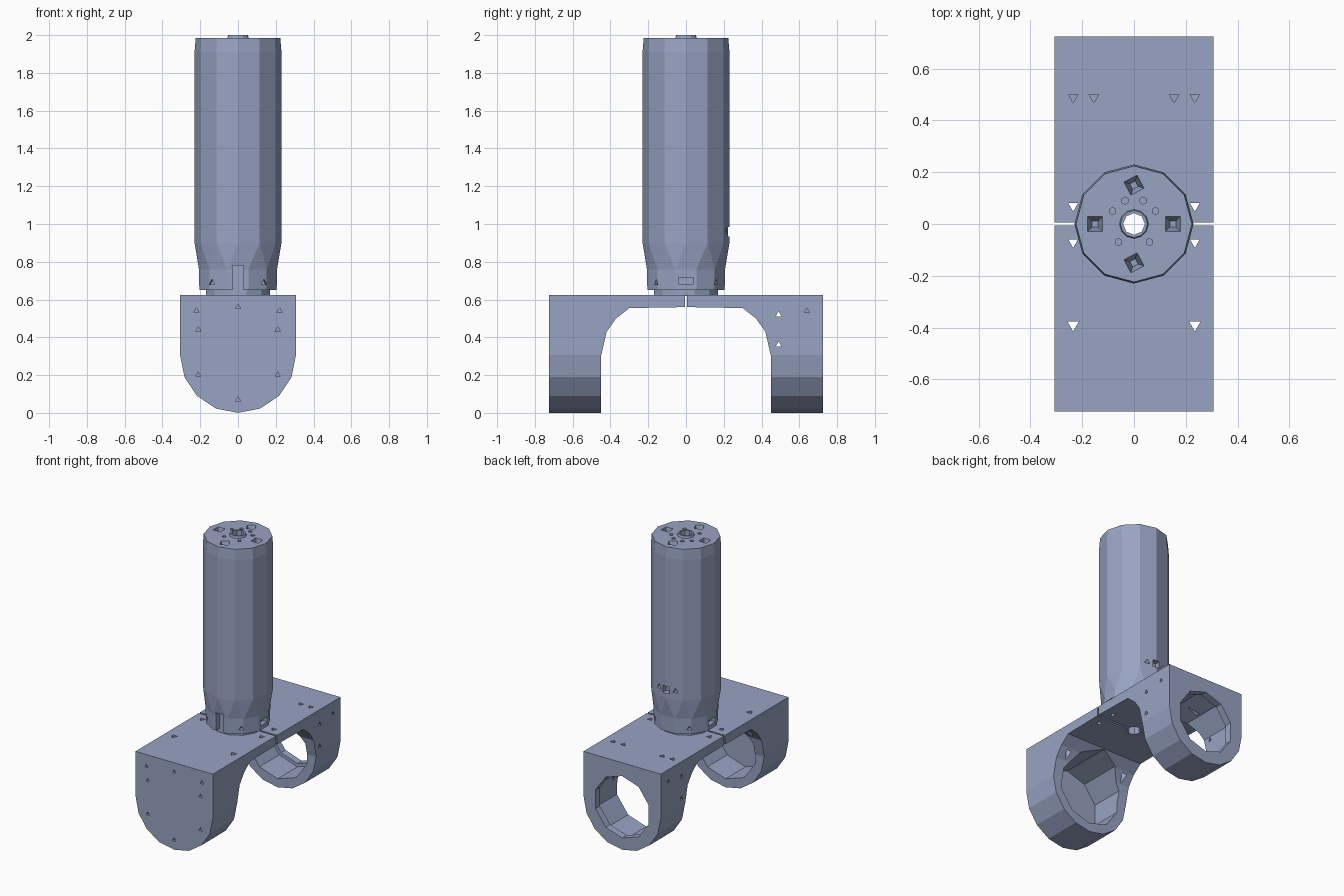
import bpy, bmesh, math
from mathutils import Vector, Matrix

if "Cube" in bpy.data.objects:
    bpy.data.objects.remove(bpy.data.objects["Cube"])

steel = bpy.data.materials.new("blue_grey")
steel.diffuse_color = (0.315, 0.37, 0.545, 1)
steel.use_nodes = True
steel.node_tree.nodes["Principled BSDF"].inputs["Base Color"].default_value = steel.diffuse_color


def make_object(name, bm):
    bmesh.ops.recalc_face_normals(bm, faces=bm.faces[:])
    mesh = bpy.data.meshes.new(name)
    bm.to_mesh(mesh)
    bm.free()
    mesh.materials.append(steel)
    ob = bpy.data.objects.new(name, mesh)
    bpy.context.collection.objects.link(ob)
    return ob


def prism(points, lo, hi):
    """Closed prism from two matching point rings."""
    bm = bmesh.new()
    a = [bm.verts.new(lo(*p)) for p in points]
    b = [bm.verts.new(hi(*p)) for p in points]
    n = len(points)
    bm.faces.new(a)
    bm.faces.new(b)
    for i in range(n):
        bm.faces.new((a[i], a[(i + 1) % n], b[(i + 1) % n], b[i]))
    return bm


def add_peg(bm, start, end, r, sides, tip=1.0, turn=0.0):
    """Adds a rod or tapered rod between two points."""
    start, end = Vector(start), Vector(end)
    d = end - start
    m = (Matrix.Translation((start + end) / 2)
         @ d.to_track_quat('Z', 'Y').to_matrix().to_4x4()
         @ Matrix.Rotation(turn, 4, 'Z'))
    bmesh.ops.create_cone(bm, cap_ends=True, segments=sides, radius1=r,
                          radius2=r * tip, depth=d.length, matrix=m)


def add_box(bm, size, centre):
    bmesh.ops.create_cube(bm, size=1, matrix=Matrix.Translation(centre)
                          @ Matrix.Diagonal((*size, 1)))


def boolean(ob, bm, operation='DIFFERENCE'):
    cutter = make_object("cutter", bm)
    cutter.hide_render = True
    mod = ob.modifiers.new("cut", 'BOOLEAN')
    mod.operation = operation
    mod.solver = 'EXACT'
    mod.object = cutter
    bpy.context.view_layer.objects.active = ob
    bpy.ops.object.modifier_apply(modifier=mod.name)
    bpy.data.objects.remove(cutter)


def cut_pegs(ob, pegs):
    bm = bmesh.new()
    for p in pegs:
        add_peg(bm, *p)
    boolean(ob, bm)


# Yoke: two halves with a thin gap, rounded leg ends
W, CZ, TOP = 0.307, 0.307, 0.625
side = [(0.006, TOP), (0.725, TOP), (0.725, 0), (0.45, 0), (0.45, 0.30),
        (0.42, 0.43), (0.37, 0.50), (0.30, 0.555), (0.006, 0.56)]
front = [(W, TOP + 0.1), (-W, TOP + 0.1)]
front += [(W * math.cos(a), CZ + W * math.sin(a))
          for a in (math.pi + math.pi * i / 8 for i in range(9))]


def yoke_half(name, s):
    ob = make_object(name, prism(side, lambda y, z: (-W - 0.05, s * y, z),
                                 lambda y, z: (W + 0.05, s * y, z)))
    boolean(ob, prism(front, lambda x, z: (x, -1, z), lambda x, z: (x, 1, z)),
            'INTERSECT')
    # wide bearing bore opening towards the inside
    cut_pegs(ob, [((0, s * 0.2, CZ), (0, s * 0.675, CZ), 0.246, 10)])
    # centre bore and screw holes beside the column
    cut_pegs(ob, [((0, 0, 0.5), (0, 0, 0.7), 0.05, 8)]
             + [((x, s * 0.07, 0.5), (x, s * 0.07, 0.7), 0.022, 3)
                for x in (-0.235, 0.235)])
    return ob


front_yoke = yoke_half("front_yoke", -1)
cut_pegs(front_yoke, [((x, -0.39, 0.4), (x, -0.39, 0.7), 0.025, 3)
                      for x in (-0.235, 0.235)])
cut_pegs(front_yoke, [((x, -0.75, z), (x, -0.69, z), 0.016, 3) for x, z in
                      [(-0.22, 0.54), (0.22, 0.54), (-0.21, 0.44), (0.21, 0.44),
                       (-0.21, 0.2), (0.21, 0.2), (0, 0.56), (0, 0.07)]])

back_yoke = yoke_half("back_yoke", 1)
# open hole through the back leg
cut_pegs(back_yoke, [((0, 0.6, CZ), (0, 0.8, CZ), 0.222, 10)])
cut_pegs(back_yoke, [((x, 0.49, 0.58), (x, 0.49, 0.7), 0.022, 3)
                     for x in (-0.235, -0.155, 0.155, 0.235)])
# side screw holes
cut_pegs(back_yoke, [((-0.4, 0.49, z), (0.4, 0.49, z), 0.018, 3)
                     for z in (0.36, 0.52)])
cut_pegs(back_yoke, [((s * 0.4, 0.64, 0.54), (s * 0.27, 0.64, 0.54), 0.016, 3)
                     for s in (-1, 1)])

# Column: twelve-sided lathe with a faceted neck (radius, height, twist)
rings = [(0.175, 0.62, 0.5), (0.175, 0.65, 0.5), (0.212, 0.65, 0.5),
         (0.214, 0.76, 0.5), (0.23, 0.9, 0), (0.23, 1.91, 0),
         (0.224, 1.985, 0), (0.056, 1.985, 0), (0.052, 2.0, 0)]
N = 12
bm = bmesh.new()
loops = []
for r, z, t in rings:
    loops.append([bm.verts.new((r * math.cos(2 * math.pi * (i + t) / N),
                                r * math.sin(2 * math.pi * (i + t) / N), z))
                  for i in range(N)])
bm.faces.new(loops[0])
bm.faces.new(loops[-1])
for k, (a, b) in enumerate(zip(loops, loops[1:])):
    for i in range(N):
        j = (i + 1) % N
        if rings[k][2] != rings[k + 1][2]:
            bm.faces.new((a[i], b[j], b[i]))
            bm.faces.new((a[i], a[j], b[j]))
        else:
            bm.faces.new((a[i], a[j], b[j], b[i]))
column = make_object("column", bm)

# bore and vent holes in the column cap
cut_pegs(column, [((0, 0, 0.5), (0, 0, 2.1), 0.042, 8)])
cut_pegs(column, [((x, y, 2.03), (x, y, 1.91), 0.055, 4, 0.3, math.pi / 4 if x else 0.3)
                  for x, y in [(0.15, 0), (-0.15, 0), (0, 0.15), (0, -0.15)]])
cut_pegs(column, [((x, y, 2.05), (x, y, 1.94), 0.014, 6)
                  for x, y in [(0.083, 0.05), (-0.083, 0.05), (0.06, -0.07),
                               (-0.06, -0.07), (0.035, 0.09), (-0.035, 0.09)]])

# neck slots and screw holes
bm = bmesh.new()
add_box(bm, (0.06, 0.1, 0.14), (0, -0.22, 0.71))
for s in (-1, 1):
    add_box(bm, (0.1, 0.08, 0.035), (s * 0.22, 0, 0.7))
    for t in (-1, 1):
        add_peg(bm, (s * 0.15, t * 0.25, 0.69), (s * 0.13, t * 0.10, 0.69), 0.018, 3)
# cable outlet on the back with a screw hole either side
add_box(bm, (0.05, 0.1, 0.05), (0, 0.24, 0.96))
for s in (-1, 1):
    add_peg(bm, (s * 0.065, 0.28, 0.96), (s * 0.065, 0.17, 0.96), 0.022, 3)
boolean(column, bm)
